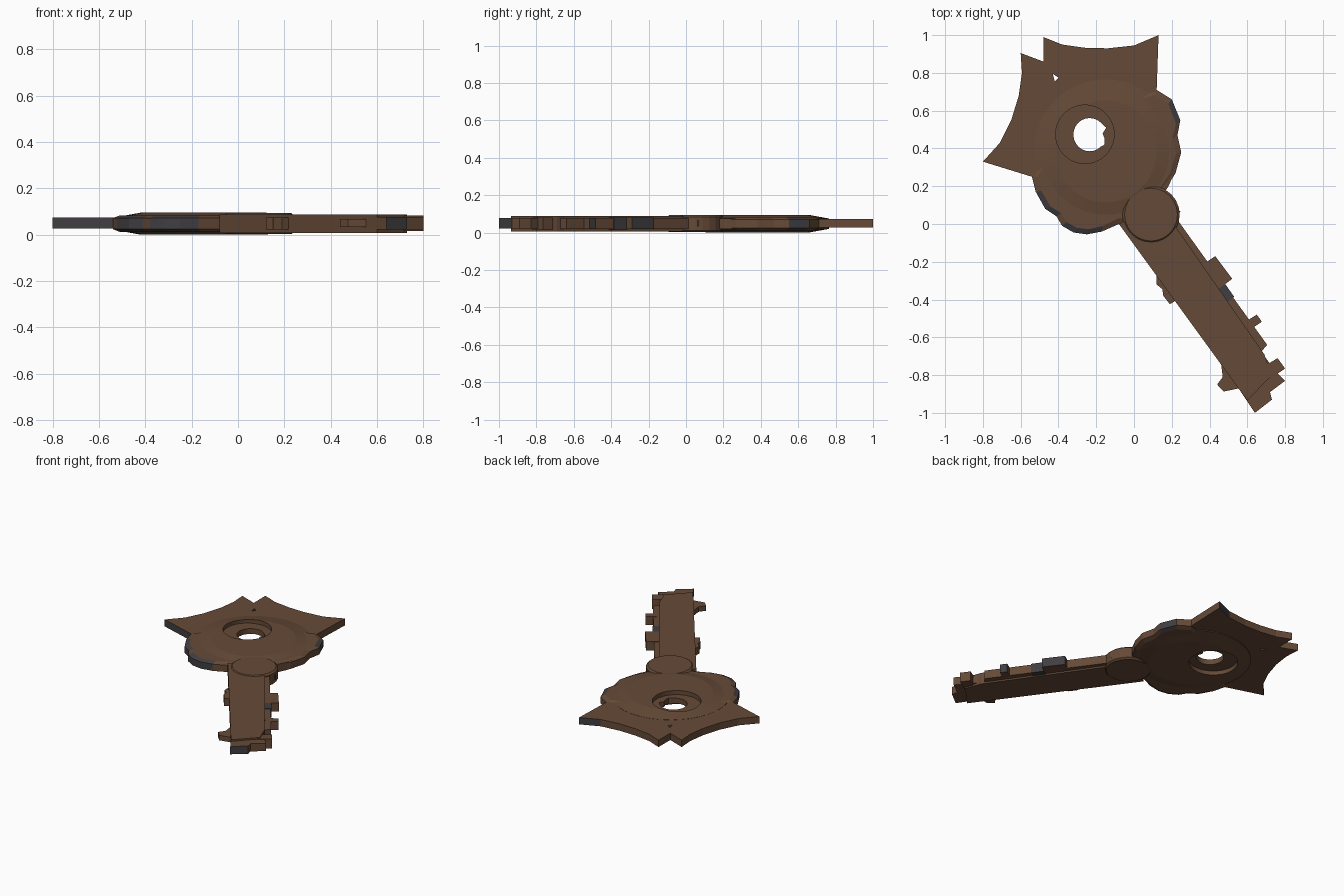
import bpy, bmesh, math

if "Cube" in bpy.data.objects:
    bpy.data.objects.remove(bpy.data.objects["Cube"])


def material(name, rgb):
    m = bpy.data.materials.new(name)
    m.diffuse_color = (*rgb, 1)
    m.use_nodes = True
    m.node_tree.nodes["Principled BSDF"].inputs["Base Color"].default_value = m.diffuse_color
    return m


BROWN = material("aged_brown", (0.130, 0.068, 0.038))
GREY = material("dark_grey", (0.052, 0.048, 0.052))


def rings_mesh(name, rings, grey=()):
    """Skin a stack of equal-length rings, cap both ends; grey lists grey sides."""
    bm = bmesh.new()
    vs = [[bm.verts.new(p) for p in r] for r in rings]
    n = len(rings[0])
    bm.faces.new(vs[0])
    bm.faces.new(vs[-1])
    for a, b in zip(vs, vs[1:]):
        for i in range(n):
            j = (i + 1) % n
            f = bm.faces.new((a[i], a[j], b[j], b[i]))
            f.material_index = 1 if i in grey else 0
    bmesh.ops.recalc_face_normals(bm, faces=bm.faces)
    me = bpy.data.meshes.new(name)
    bm.to_mesh(me)
    bm.free()
    me.materials.append(BROWN)
    me.materials.append(GREY)
    ob = bpy.data.objects.new(name, me)
    bpy.context.collection.objects.link(ob)
    return ob


def plate(name, pts, z0, z1, inset=0.0, b=0.0, grey=()):
    """Flat outline extruded in z, optionally with a chamfer pulled to the centre."""
    cx = sum(p[0] for p in pts) / len(pts)
    cy = sum(p[1] for p in pts) / len(pts)

    def ring(z, d):
        out = []
        for x, y in pts:
            k = 1 - d / max(math.hypot(x - cx, y - cy), 0.05)
            out.append((cx + (x - cx) * k, cy + (y - cy) * k, z))
        return out
    if inset:
        rings = [ring(z0, inset), ring(z0 + b, 0), ring(z1 - b, 0), ring(z1, inset)]
    else:
        rings = [ring(z0, 0), ring(z1, 0)]
    return rings_mesh(name, rings, grey)


def lathe(name, c, profile, n=40):
    return rings_mesh(name, [[(c[0] + r * math.cos(2 * math.pi * i / n),
                               c[1] + r * math.sin(2 * math.pi * i / n), z)
                              for i in range(n)] for r, z in profile])


def cut(ob, cutters):
    """Subtract the cutters and bake the result."""
    for c in cutters:
        m = ob.modifiers.new("cut", 'BOOLEAN')
        m.operation = 'DIFFERENCE'
        m.solver = 'EXACT'
        m.object = c
    dg = bpy.context.evaluated_depsgraph_get()
    me = bpy.data.meshes.new_from_object(ob.evaluated_get(dg))
    ob.modifiers.clear()
    ob.data = me


# Spiked crown plate around the far side of the bow
crown = plate("crown", [(-0.80, 0.33), (-0.71, 0.43), (-0.65, 0.55), (-0.61, 0.68),
                        (-0.593, 0.80), (-0.60, 0.905), (-0.48, 0.86), (-0.48, 0.99),
                        (-0.38, 0.95), (-0.26, 0.933), (-0.14, 0.93), (0.0, 0.945),
                        (0.13, 1.0), (0.12, 0.71), (0.08, 0.5), (-0.1, 0.25),
                        (-0.54, 0.25)], 0.026, 0.074, grey=(11, 16))

# Lobed rim on the near side of the bow
rim = plate("bow_rim", [(-0.54, 0.25), (-0.52, 0.17), (-0.47, 0.08), (-0.41, 0.04),
                        (-0.38, -0.01), (-0.32, -0.045), (-0.25, -0.055), (-0.17, -0.04),
                        (-0.08, 0.0), (0.05, 0.02), (0.165, 0.18), (0.22, 0.27),
                        (0.25, 0.38), (0.23, 0.47), (0.245, 0.55), (0.20, 0.66),
                        (0.12, 0.71), (-0.1, 0.65), (-0.4, 0.5)],
            0.012, 0.083, 0.03, 0.012, grey=(1, 2, 4, 5, 6, 14))

# Raised bow disc, sloped on both sides
disc = lathe("bow_disc", (-0.15, 0.385),
             [(0.27, 0.0), (0.38, 0.02), (0.38, 0.075), (0.27, 0.095)], 48)

# Cutters: round recess on both faces, chipped centre hole, small crown gap
recess_top = lathe("recess_top_cutter", (-0.26, 0.475), [(0.155, 0.066), (0.155, 0.2)])
recess_low = lathe("recess_low_cutter", (-0.26, 0.475), [(0.155, -0.1), (0.155, 0.029)])
arc = [(-0.235 + 0.086 * math.cos(math.radians(a)), 0.473 + 0.088 * math.sin(math.radians(a)))
       for a in range(45, 316, 15)]
hole = plate("hole_cutter", arc + [(-0.157, 0.42), (-0.155, 0.45), (-0.166, 0.48),
                                   (-0.147, 0.51)], -0.1, 0.2)
gap = plate("gap_cutter", [(-0.43, 0.795), (-0.42, 0.755), (-0.40, 0.775)], -0.1, 0.2)
cutters = [recess_top, recess_low, hole, gap]
for ob in (crown, rim, disc):
    cut(ob, cutters[:3] + ([gap] if ob is crown else []))
for c in cutters:
    bpy.data.objects.remove(c)

# Collar joining bow and shaft
lathe("collar", (0.09, 0.05), [(0.14, 0.002), (0.152, 0.012), (0.152, 0.083), (0.14, 0.093)], 24)

# Shaft with a lower side strip and a thinner tip
plate("shaft", [(-0.08, 0.0), (0.60, -0.935), (0.73, -0.80), (0.69, -0.69), (0.19, 0.03),
                (0.05, 0.06)], 0.007, 0.088)
plate("side_strip", [(0.10, 0.02), (0.60, -0.76), (0.705, -0.64), (0.21, 0.05)], 0.018, 0.077)
plate("shaft_tip", [(0.56, -0.88), (0.64, -1.0), (0.73, -0.93), (0.72, -0.89),
                    (0.80, -0.83), (0.755, -0.785), (0.69, -0.70)], 0.022, 0.077, grey=(1,))

# Teeth and bumps along both edges
teeth = {
    "collar_tooth": ([(0.17, 0.08), (0.21, 0.11), (0.245, 0.065), (0.20, 0.02)], 0.033, 0.068, ()),
    "long_tooth": ([(0.36, -0.22), (0.40, -0.19), (0.43, -0.17), (0.52, -0.29),
                    (0.44, -0.35)], 0.018, 0.080, (2,)),
    "grey_tooth": ([(0.445, -0.345), (0.483, -0.318), (0.53, -0.385), (0.495, -0.412)],
                   0.014, 0.0795, ()),
    "square_tooth": ([(0.57, -0.53), (0.65, -0.48), (0.677, -0.517), (0.60, -0.57)],
                     0.018, 0.078, (1,)),
    "end_tooth": ([(0.68, -0.76), (0.76, -0.71), (0.80, -0.765), (0.72, -0.82)],
                  0.015, 0.082, ()),
    "left_bump": ([(0.12, -0.27), (0.12, -0.32), (0.15, -0.345), (0.155, -0.38),
                   (0.19, -0.425), (0.23, -0.40), (0.22, -0.30)], 0.022, 0.074, ()),
    "left_tooth": ([(0.46, -0.73), (0.47, -0.81), (0.44, -0.85), (0.475, -0.887),
                    (0.58, -0.865), (0.56, -0.78)], 0.033, 0.068, ()),
}
for name, (pts, z0, z1, grey) in teeth.items():
    ob = plate(name, pts, z0, z1, grey=grey)
    if name == "grey_tooth":
        for p in ob.data.polygons:
            p.material_index = 1
